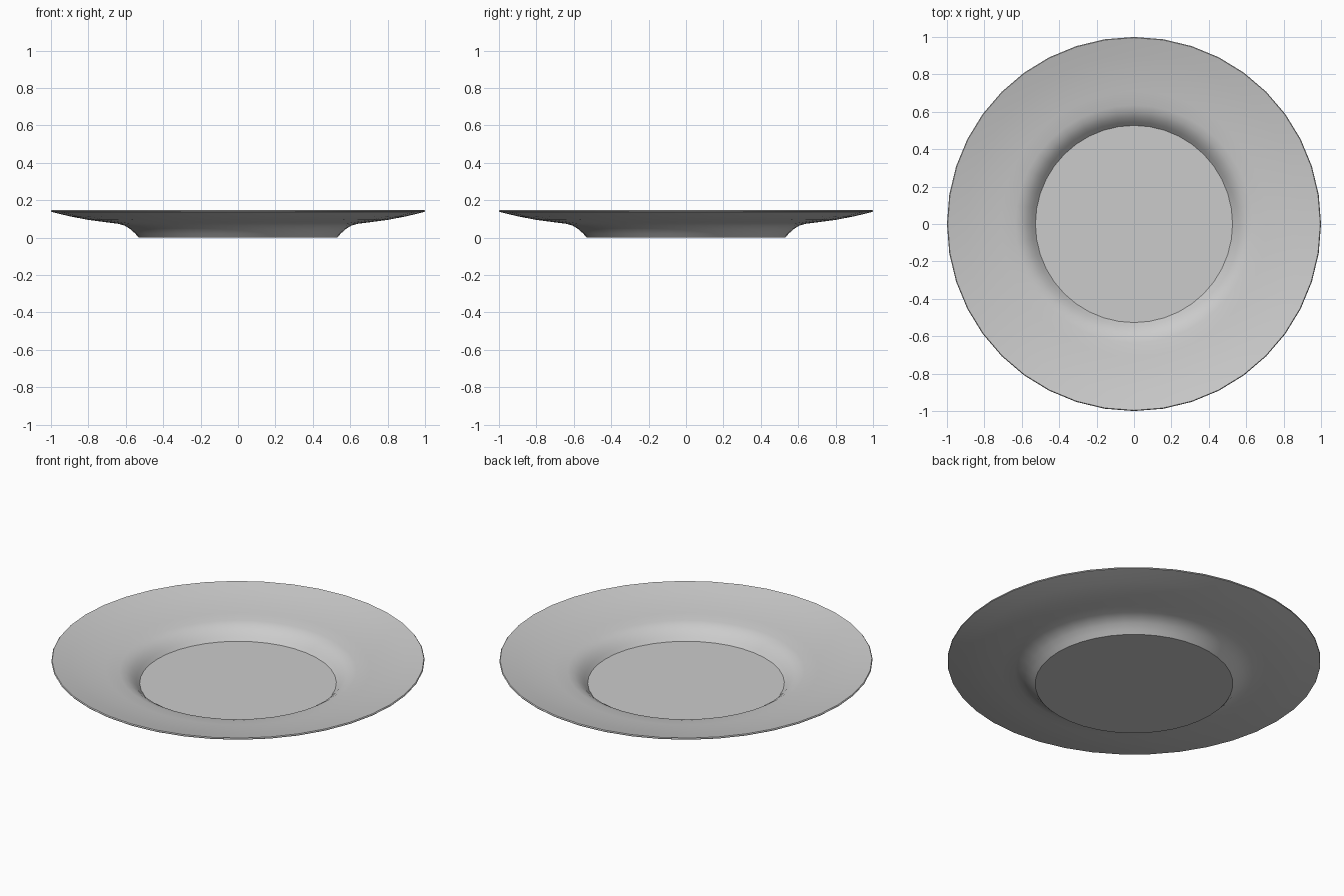
import bpy, bmesh, math

if "Cube" in bpy.data.objects:
    bpy.data.objects.remove(bpy.data.objects["Cube"])

SEGMENTS = 40

# Closed shell profile (radius, height): underside outward, then top inward
underside = [(0.53, 0.0), (0.55, 0.022), (0.575, 0.045), (0.605, 0.064),
             (0.64, 0.074), (0.71, 0.083), (0.80, 0.095), (0.90, 0.114), (0.998, 0.138)]
top = [(1.0, 0.142), (0.996, 0.147), (0.90, 0.124), (0.80, 0.105), (0.71, 0.092),
       (0.635, 0.083), (0.60, 0.073), (0.568, 0.053), (0.545, 0.030), (0.527, 0.009)]


def lathe(name, profile, segments):
    """Revolve a profile around z and cap both ends with flat discs."""
    bm = bmesh.new()
    rings = []
    for r, z in profile:
        rings.append([bm.verts.new((r * math.cos(2 * math.pi * i / segments),
                                    r * math.sin(2 * math.pi * i / segments), z))
                      for i in range(segments)])
    for a, b in zip(rings, rings[1:]):
        for i in range(segments):
            j = (i + 1) % segments
            bm.faces.new((a[i], a[j], b[j], b[i]))
    bm.faces.new(rings[0])
    bm.faces.new(rings[-1])
    bmesh.ops.recalc_face_normals(bm, faces=bm.faces)
    mesh = bpy.data.meshes.new(name)
    bm.to_mesh(mesh)
    bm.free()
    obj = bpy.data.objects.new(name, mesh)
    bpy.context.collection.objects.link(obj)
    return obj


# Plate: flat well, curved shoulder and wide sloping rim
plate = lathe("plate", underside + top, SEGMENTS)
bpy.context.view_layer.objects.active = plate
plate.select_set(True)
bpy.ops.object.shade_smooth_by_angle(angle=math.radians(35))
